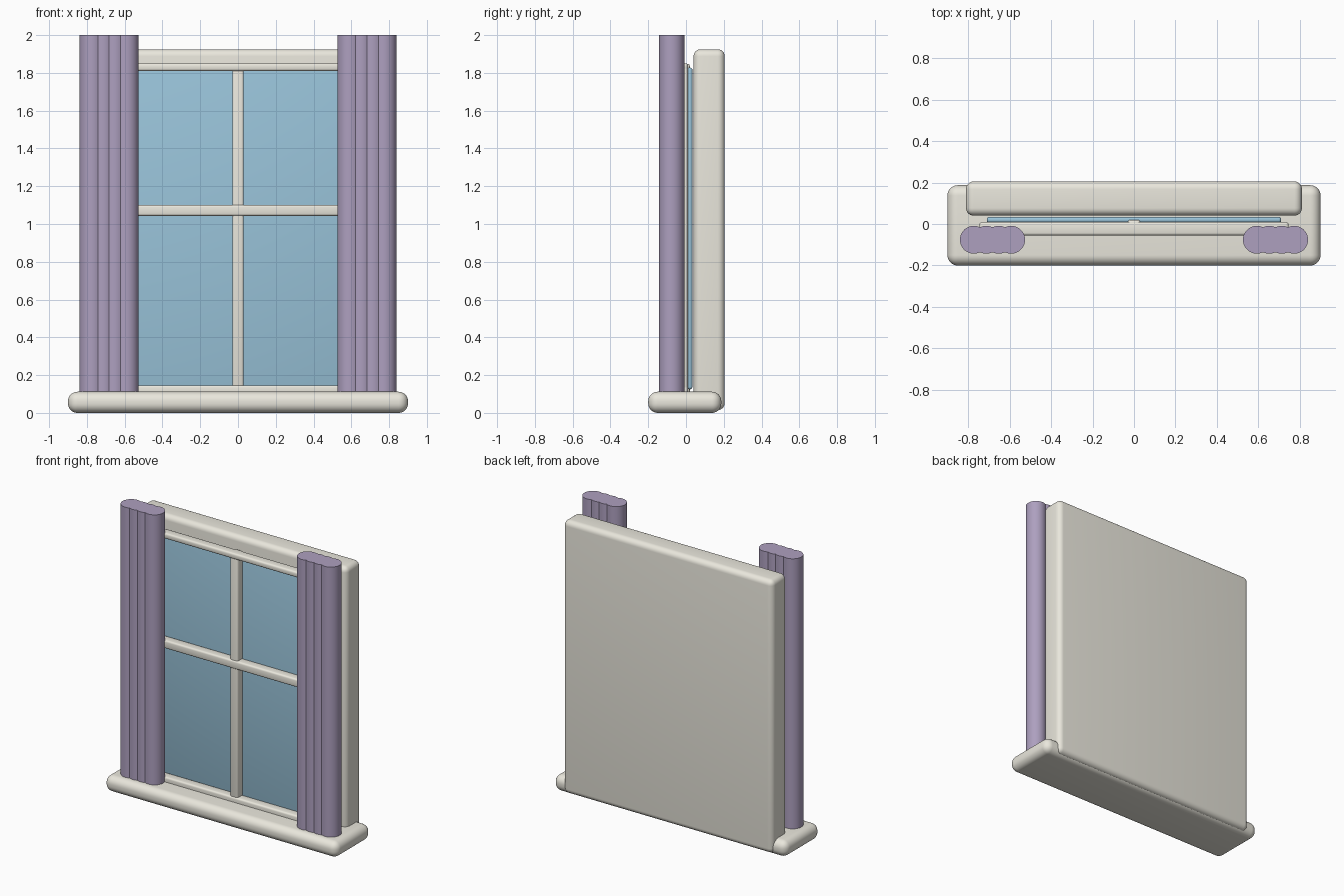
import bpy, bmesh, math

if "Cube" in bpy.data.objects:
    bpy.data.objects.remove(bpy.data.objects["Cube"])


def material(name, rgb):
    m = bpy.data.materials.new(name)
    m.diffuse_color = (*rgb, 1)
    m.use_nodes = True
    m.node_tree.nodes["Principled BSDF"].inputs["Base Color"].default_value = m.diffuse_color
    return m


cream = material("cream_paint", (0.82, 0.80, 0.72))
lilac = material("lilac_fabric", (0.42, 0.35, 0.52))
blue = material("blue_glass", (0.32, 0.55, 0.70))


def finish(name, bm, mat, bevel=0.0, segments=5):
    bmesh.ops.recalc_face_normals(bm, faces=bm.faces[:])
    if bevel:
        bmesh.ops.bevel(bm, geom=bm.edges[:], offset=bevel, segments=segments,
                        profile=0.5, affect='EDGES', clamp_overlap=True)
    me = bpy.data.meshes.new(name)
    bm.to_mesh(me)
    bm.free()
    ob = bpy.data.objects.new(name, me)
    bpy.context.collection.objects.link(ob)
    me.materials.append(mat)
    bpy.ops.object.select_all(action='DESELECT')
    ob.select_set(True)
    bpy.context.view_layer.objects.active = ob
    bpy.ops.object.shade_smooth_by_angle(angle=math.radians(35))
    return ob


def box(name, x, y, z, mat, bevel, segments=5):
    """Rounded box from (min, max) ranges."""
    bm = bmesh.new()
    bmesh.ops.create_cube(bm, size=1)
    for v in bm.verts:
        for i, (lo, hi) in enumerate((x, y, z)):
            v.co[i] = lo if v.co[i] < 0 else hi
    return finish(name, bm, mat, bevel, segments)


# Sill, backing panel and glass
box("sill", (-0.9, 0.9), (-0.2, 0.187), (0, 0.112), cream, 0.05, 8)
box("back_panel", (-0.81, 0.81), (0.04, 0.205), (0.015, 1.925), cream, 0.037, 6)
box("glass", (-0.71, 0.71), (0.005, 0.034), (0.125, 1.828), blue, 0.012, 3)

# Sash frame: rails, stiles and glazing bars
for name, z in (("bottom_rail", (0.085, 0.146)), ("middle_bar", (1.043, 1.101)),
                ("top_rail", (1.81, 1.85))):
    half = 0.71 if name == "middle_bar" else 0.745
    box(name, (-half, half), (-0.055, 0.01), z, cream, 0.012, 3)
for name, s in (("left_stile", -1), ("right_stile", 1)):
    box(name, tuple(sorted((s * 0.685, s * 0.745))), (-0.055, 0.01),
        (0.1, 1.848), cream, 0.012, 3)
box("vertical_bar", (-0.03, 0.03), (-0.047, 0.02), (0.1, 1.848), cream, 0.012, 3)


# Curtains: four overlapping round folds extruded upwards
def curtain(name, cx, cy=-0.076, r=0.067, step=0.06, folds=4):
    spread = math.degrees(math.asin(step / 2 / r))
    half = []
    for i in range(folds):
        ox = (i - (folds - 1) / 2) * step
        a0 = 180 if i == 0 else 270 - spread
        a1 = 360 if i == folds - 1 else 270 + spread
        n = 12 if i in (0, folds - 1) else 6
        start = 0 if i == 0 else 1
        for k in range(start, n + 1):
            a = math.radians(a0 + (a1 - a0) * k / n)
            half.append((ox + r * math.cos(a), r * math.sin(a)))
    outline = half[:-1] + [(-x, -y) for x, y in half[:-1]]
    bm = bmesh.new()
    base = bm.faces.new([bm.verts.new((cx + x, cy + y, 0.08)) for x, y in outline])
    top = bmesh.ops.extrude_face_region(bm, geom=[base])
    verts = [g for g in top["geom"] if isinstance(g, bmesh.types.BMVert)]
    bmesh.ops.translate(bm, verts=verts, vec=(0, 0, 1.92))
    finish(name, bm, lilac)


curtain("left_curtain", -0.6825)
curtain("right_curtain", 0.6825)
